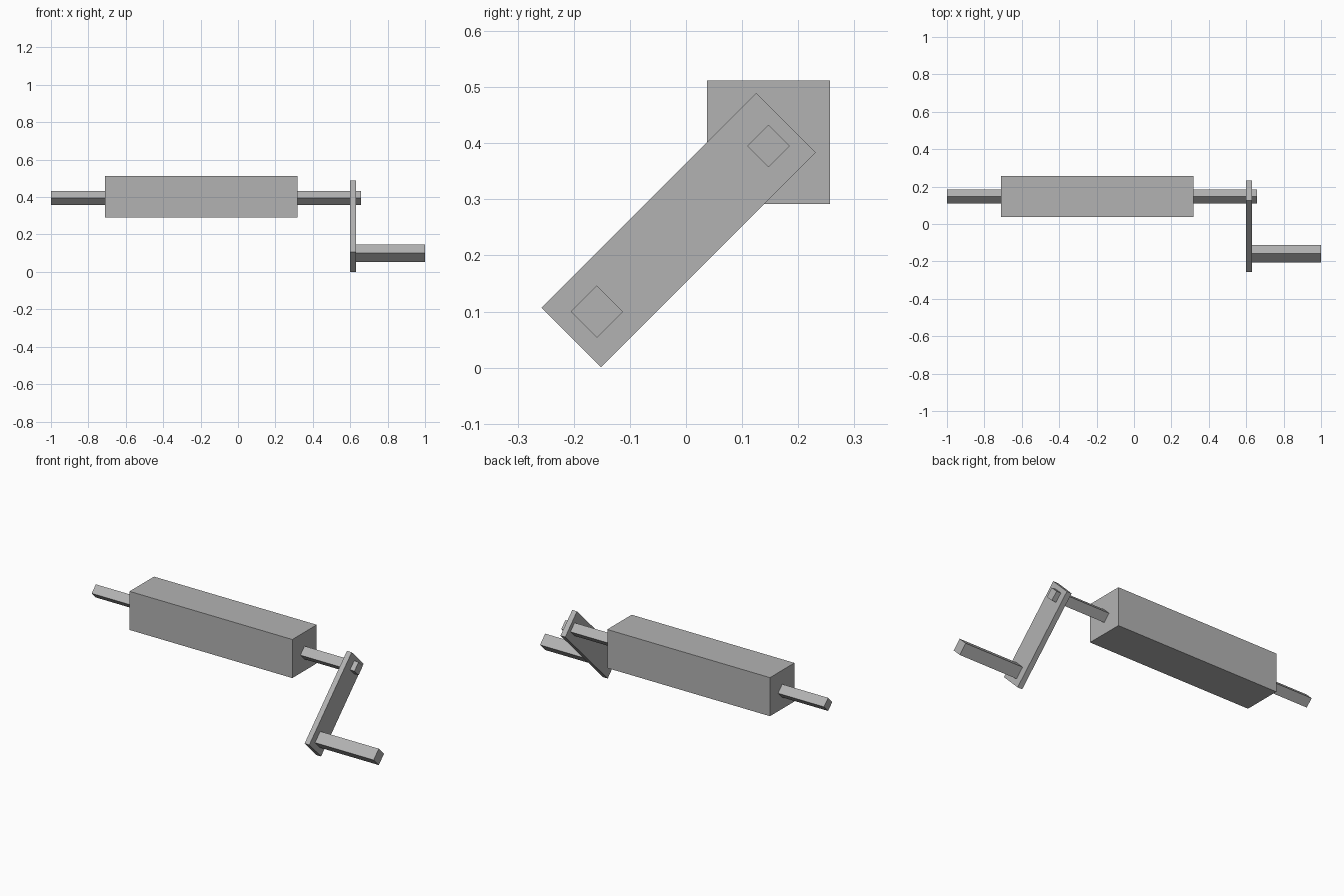
import bpy, bmesh
from math import radians
from mathutils import Matrix

if "Cube" in bpy.data.objects:
    bpy.data.objects.remove(bpy.data.objects["Cube"], do_unlink=True)

# Single plain grey for every part
grey = bpy.data.materials.new("grey")
grey.use_nodes = True
grey.diffuse_color = (0.45, 0.45, 0.45, 1)
grey.node_tree.nodes["Principled BSDF"].inputs["Base Color"].default_value = (0.45, 0.45, 0.45, 1)


def bar(name, x0, x1, y, z, depth, height, turn=0):
    """Box running from x0 to x1, its section centred on (y, z) and turned about x."""
    bm = bmesh.new()
    bmesh.ops.create_cube(bm, size=1, matrix=Matrix.Diagonal((x1 - x0, depth, height, 1)))
    mesh = bpy.data.meshes.new(name)
    bm.to_mesh(mesh)
    bm.free()
    mesh.materials.append(grey)
    obj = bpy.data.objects.new(name, mesh)
    obj.location = ((x0 + x1) / 2, y, z)
    obj.rotation_euler.x = radians(turn)
    bpy.context.collection.objects.link(obj)
    return obj


# Square drum on a diamond-section axle
bar("drum", -0.71, 0.317, 0.147, 0.402, 0.22, 0.22)
bar("axle", -1.0, 0.658, 0.147, 0.395, 0.053, 0.053, 45)

# Slanted crank arm and its grip
bar("crank_arm", 0.60, 0.63, -0.013, 0.245, 0.541, 0.15, 45)
bar("crank_handle", 0.63, 1.0, -0.159, 0.10, 0.066, 0.066, 45)
